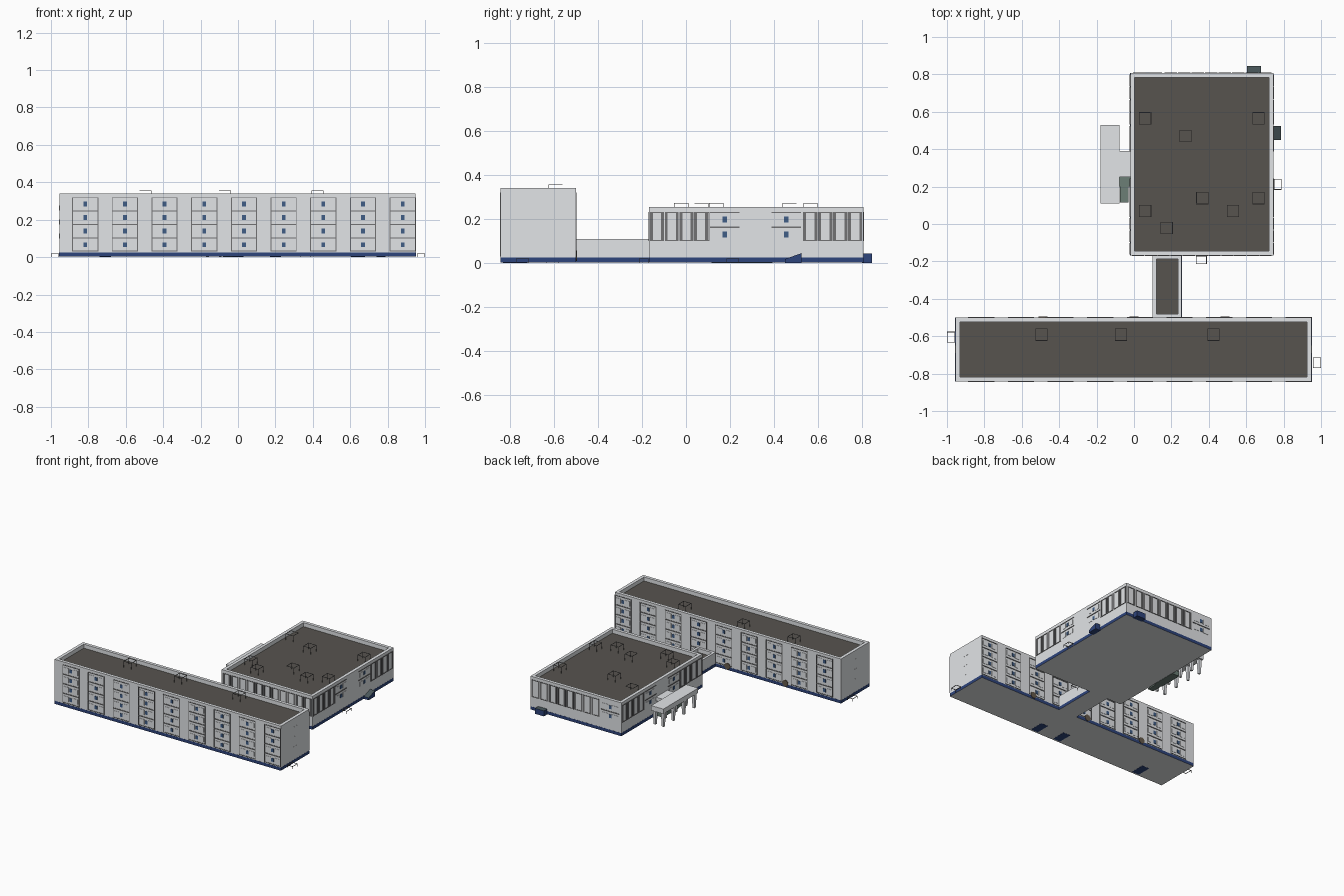
import bpy, bmesh

if "Cube" in bpy.data.objects:
    bpy.data.objects.remove(bpy.data.objects["Cube"])

def mat(name, c):
    m = bpy.data.materials.new(name)
    m.diffuse_color = (*c, 1)
    m.use_nodes = True
    m.node_tree.nodes["Principled BSDF"].inputs["Base Color"].default_value = m.diffuse_color
    return m

WALL = mat("light_concrete", (0.76, 0.78, 0.80))
TRIM = mat("grey_trim", (0.17, 0.17, 0.175))
ROOF = mat("brown_roof", (0.096, 0.088, 0.078))
BASE = mat("navy_plinth", (0.027, 0.058, 0.20))
GLASS = mat("blue_glass", (0.05, 0.11, 0.24))
GREEN = mat("grey_green", (0.15, 0.21, 0.18))
HATCH = mat("dark_slate", (0.07, 0.10, 0.11))
DOOR = mat("brown_door", (0.13, 0.10, 0.07))

def finish(bm, name, mats):
    bmesh.ops.recalc_face_normals(bm, faces=bm.faces)
    me = bpy.data.meshes.new(name)
    bm.to_mesh(me)
    bm.free()
    for m in mats:
        me.materials.append(m)
    ob = bpy.data.objects.new(name, me)
    bpy.context.collection.objects.link(ob)
    return ob

def add_box(bm, x0, x1, y0, y1, z0, z1):
    vs = bmesh.ops.create_cube(bm, size=1)["verts"]
    for v in vs:
        v.co.x = x1 if v.co.x > 0 else x0
        v.co.y = y1 if v.co.y > 0 else y0
        v.co.z = z1 if v.co.z > 0 else z0
    return vs

def boxes(name, m, dims):
    bm = bmesh.new()
    for d in dims:
        add_box(bm, *d)
    return finish(bm, name, [m])

def block(name, x0, x1, y0, y1, h, lip=0.024, sink=0.03):
    """Walls with a sunken roof behind a parapet, plus a navy plinth."""
    bm = bmesh.new()
    add_box(bm, x0, x1, y0, y1, 0.004, h)
    bm.normal_update()
    top = max(bm.faces, key=lambda f: f.calc_center_median().z)
    bmesh.ops.inset_region(bm, faces=[top], thickness=lip, use_even_offset=True)
    r = bmesh.ops.extrude_face_region(bm, geom=[top])
    for f in [g for g in r["geom"] if isinstance(g, bmesh.types.BMFace)]:
        f.material_index = 1
        for v in f.verts:
            v.co.z -= sink
    if top.is_valid:
        bmesh.ops.delete(bm, geom=[top], context="FACES")
    finish(bm, name, [WALL, ROOF])
    bm = bmesh.new()
    e = 0.001
    add_box(bm, x0 - e, x1 + e, y0 - e, y1 + e, 0.002, 0.025)
    bm.normal_update()
    for f in bm.faces:
        f.material_index = 1 if f.normal.z < -0.5 else 0
    finish(bm, name + "_plinth", [BASE, WALL])

block("long_wing", -0.955, 0.95, -0.842, -0.50, 0.34)
block("connector", 0.10, 0.255, -0.50, -0.168, 0.11, 0.019)
block("square_wing", -0.02, 0.745, -0.168, 0.806, 0.255)

# Details are sorted by colour, then laid on a wall: axis, position, outward sign
def on_wall(store, wall, u0, u1, z0, z1, d=0.003):
    axis, p, s = wall
    a, b = sorted((p - s * 0.002, p + s * d))
    store.append((a, b, u0, u1, z0, z1) if axis == "x" else (u0, u1, a, b, z0, z1))

trim, panel, glass = [], [], []

def frame(wall, u0, u1, z0, z1, t=0.005, tz=0.005):
    for a, b, c, d in ((u0, u0 + t, z0, z1), (u1 - t, u1, z0, z1),
                       (u0, u1, z1 - tz, z1), (u0, u1, z0, z0 + tz)):
        on_wall(trim, wall, a, b, c, d)

def window_rows(wall, u0, u1, z0, z1, rows, sides=True):
    h = (z1 - z0) / rows
    c = (u0 + u1) / 2
    if sides:
        frame(wall, u0, u1, z0, z1)
    for i in range(rows):
        z = z0 + h * i
        if i:
            on_wall(trim, wall, u0, u1, z - 0.004, z + 0.003)
        on_wall(glass, wall, c - 0.010, c + 0.010, z + h / 2 - 0.013, z + h / 2 + 0.013)
        for a, b in ((u0 + 0.012, c - 0.018), (c + 0.018, u1 - 0.012)):
            on_wall(panel, wall, a, b, z + h * 0.25, z + h * 0.75, 0.002)

def tall_panels(wall, u0, u1, n):
    w = (u1 - u0) / n
    for i in range(n):
        a = u0 + i * w
        frame(wall, a + 0.002, a + w - 0.002, 0.10, 0.232, 0.013, 0.005)

# Long wing: nine bays of four floors, front and back
front, rear = ("y", -0.842, -1), ("y", -0.50, 1)
for i in range(9):
    u = -0.887 + i * 0.2122
    window_rows(front, u, u + 0.14, 0.03, 0.32, 4)
    window_rows(rear, u, u + 0.14, 0.03, 0.32, 4)
for wall in (("x", -0.955, -1), ("x", 0.95, 1)):
    for z in (0.10, 0.175, 0.25):
        on_wall(panel, wall, -0.69, -0.65, z, z + 0.025, 0.001)

# Square wing: tall panels with window bands
for wall in (("x", 0.745, 1), ("x", -0.02, -1)):
    tall_panels(wall, -0.165, 0.102, 4)
    tall_panels(wall, 0.53, 0.802, 4)
    frame(wall, 0.100, 0.107, 0.10, 0.232, 0.003)
    for a in (0.108, 0.388):
        window_rows(wall, a, a + 0.135, 0.095, 0.232, 2, False)
        on_wall(trim, wall, a, a + 0.135, 0.227, 0.232)
tall_panels(("y", -0.168, -1), -0.012, 0.738, 11)
tall_panels(("y", 0.806, 1), 0.16, 0.738, 8)
window_rows(("y", 0.806, 1), -0.005, 0.15, 0.095, 0.232, 2, False)

boxes("facade_frames", TRIM, trim)
boxes("facade_panels", WALL, panel)
boxes("windows", GLASS, glass)

# Round-topped back doors of the long wing
for x in (-0.487, 0.0, 0.487):
    bm = bmesh.new()
    vs = bmesh.ops.create_cone(bm, cap_ends=True, segments=12, radius1=0.024,
                               radius2=0.024, depth=0.009)["verts"]
    for v in vs:
        v.co = (x + v.co.x, -0.4995 + v.co.z, 0.032 + v.co.y)
    finish(bm, "back_door", [DOOR])

boxes("underside_plates", BASE,
      [(x - 0.03, x + 0.03, -0.83, -0.72, 0.001, 0.003) for x in (0.20, 0.0, -0.71)])

# Open square frames on thin legs, on the roofs and beside the walls
def open_frame(x, y, z0, z1, w=0.065, d=0.065, t=0.003, leg=0.002):
    a, b, c, e = x - w / 2, x + w / 2, y - d / 2, y + d / 2
    out = [(a, b, c, c + t, z1 - t, z1), (a, b, e - t, e, z1 - t, z1),
           (a, a + t, c, e, z1 - t, z1), (b - t, b, c, e, z1 - t, z1)]
    for px in (a, b - leg):
        for py in (c, e - leg):
            out.append((px, px + leg, py, py + leg, z0, z1))
    return out

roof_frames = []
for x in (-0.495, -0.07, 0.425):
    roof_frames += open_frame(x, -0.592, 0.31, 0.357)
for x, y in ((0.06, 0.565), (0.665, 0.565), (0.275, 0.47), (0.06, 0.07),
             (0.175, -0.022), (0.365, 0.138), (0.53, 0.07), (0.665, 0.138)):
    roof_frames += open_frame(x, y, 0.225, 0.273)
boxes("roof_vent_frames", TRIM, roof_frames)

ground = []
for x, y, w, d in ((-0.979, -0.605, 0.042, 0.058), (0.979, -0.742, 0.042, 0.058),
                   (0.768, 0.212, 0.042, 0.058), (0.36, -0.192, 0.058, 0.042)):
    ground += open_frame(x, y, 0.0, 0.02, w, d)
boxes("entrance_frames", TRIM, ground)

# Cellar hatches, one with a sloped top
for name, dims, sloped in (("side_hatch", (0.74, 0.785, 0.45, 0.525, 0, 0.045), True),
                           ("back_hatch", (0.605, 0.68, 0.80, 0.845, 0, 0.042), False)):
    bm = bmesh.new()
    for v in add_box(bm, *dims):
        if sloped and v.co.z > 0.02 and v.co.y < 0.48:
            v.co.z = 0.018
    bm.normal_update()
    for f in bm.faces:
        f.material_index = 1 if f.normal.z > 0.5 else 0
    finish(bm, name, [BASE, HATCH])

# Entrance canopy on tapered legs, joined to the square wing
boxes("canopy_slab", WALL, [(-0.18, -0.078, 0.11, 0.53, 0.108, 0.145),
                            (-0.08, -0.015, 0.25, 0.39, 0.112, 0.14)])
bm = bmesh.new()
for x in (-0.163, -0.095):
    for y in (0.135, 0.26, 0.385, 0.505):
        for v in add_box(bm, x - 0.013, x + 0.013, y - 0.013, y + 0.013, 0, 0.11):
            if v.co.z < 0.05:
                v.co.x = x + (v.co.x - x) * 0.6
                v.co.y = y + (v.co.y - y) * 0.6
finish(bm, "canopy_legs", [WALL])

# Entrance landing and steps
boxes("entrance_landing_and_steps", GREEN,
      [(-0.08, -0.018, 0.20, 0.39, 0, 0.035)]
      + [(-0.075, -0.03, 0.115 + 0.021 * i, 0.205, 0, 0.008 * (i + 1)) for i in range(4)])
